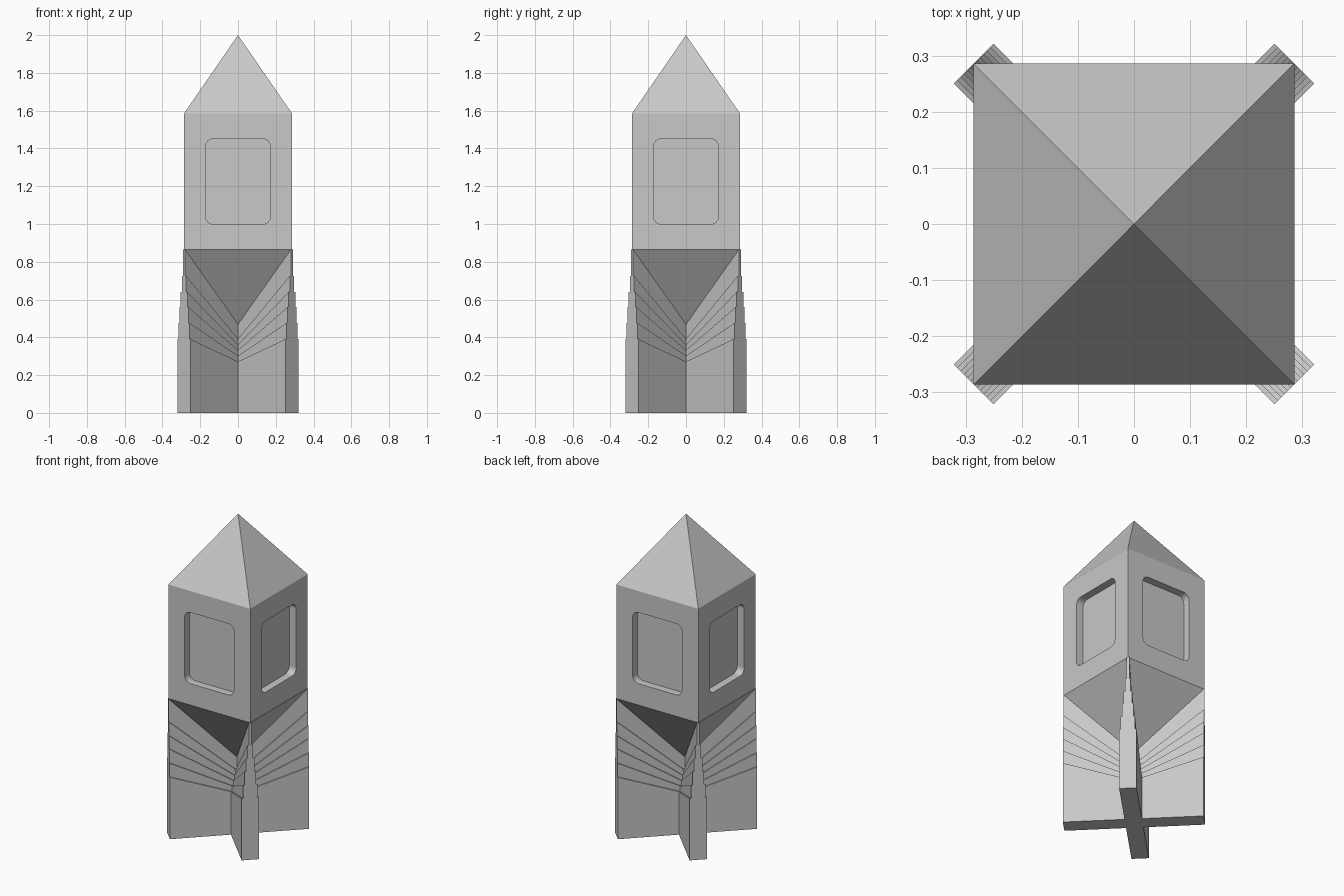
import bpy, bmesh
from math import sin, cos, pi
from mathutils import Matrix

if "Cube" in bpy.data.objects:
    bpy.data.objects.remove(bpy.data.objects["Cube"])

HALF = 0.286             # half width of the tower
REACH = HALF * 2 ** 0.5  # corner distance, also the fin reach
FLOOR, EAVES, TOP = 0.865, 1.585, 2.0
NECK = 0.46              # tip of the tapered underside

grey = bpy.data.materials.new("stone_grey")
grey.use_nodes = True
grey.diffuse_color = (0.58, 0.58, 0.58, 1)
grey.node_tree.nodes["Principled BSDF"].inputs["Base Color"].default_value = grey.diffuse_color


def finish(name, bm):
    mesh = bpy.data.meshes.new(name)
    bmesh.ops.recalc_face_normals(bm, faces=bm.faces)
    bm.to_mesh(mesh)
    bm.free()
    mesh.materials.append(grey)
    obj = bpy.data.objects.new(name, mesh)
    bpy.context.collection.objects.link(obj)
    return obj


def pyramid(name, base, tip):
    bm = bmesh.new()
    bmesh.ops.create_cone(bm, cap_ends=True, segments=4, radius1=REACH, radius2=0,
                          depth=abs(tip - base))
    bmesh.ops.rotate(bm, verts=bm.verts, matrix=Matrix.Rotation(pi / 4, 3, 'Z'))
    if tip < base:
        bmesh.ops.rotate(bm, verts=bm.verts, matrix=Matrix.Rotation(pi, 3, 'X'))
    bmesh.ops.translate(bm, verts=bm.verts, vec=(0, 0, (base + tip) / 2))
    return finish(name, bm)


def rounded_rect(half_w, low, high, radius, steps=6):
    corners = [(1, high, 0), (-1, high, 1), (-1, low, 2), (1, low, 3)]
    points = []
    for side, z, quarter in corners:
        cx = side * (half_w - radius)
        cz = z - radius if z == high else z + radius
        for i in range(steps + 1):
            a = (quarter + i / steps) * pi / 2
            points.append((cx + radius * cos(a), cz + radius * sin(a)))
    return points


def loop(bm, points, y):
    verts = [bm.verts.new((x, y, z)) for x, z in points]
    edges = [bm.edges.new((v, verts[i - 1])) for i, v in enumerate(verts)]
    return verts, edges


# Tower walls, each with a recessed rounded window panel
bm = bmesh.new()
for turn in range(4):
    outer, outer_edges = loop(bm, [(-HALF, FLOOR), (HALF, FLOOR), (HALF, EAVES), (-HALF, EAVES)], -HALF)
    window = rounded_rect(0.172, 1.0, 1.45, 0.04)
    rim, rim_edges = loop(bm, window, -HALF)
    panel, _ = loop(bm, window, -HALF + 0.048)
    bmesh.ops.triangle_fill(bm, edges=outer_edges + rim_edges, use_beauty=True)
    bm.faces.new(panel)
    for i in range(len(rim)):
        bm.faces.new((rim[i - 1], rim[i], panel[i], panel[i - 1]))
    bmesh.ops.rotate(bm, verts=bm.verts, matrix=Matrix.Rotation(pi / 2, 3, 'Z'))
bmesh.ops.remove_doubles(bm, verts=bm.verts, dist=0.0005)
finish("tower_walls", bm)

pyramid("roof", EAVES, TOP)
pyramid("tapered_underside", FLOOR, NECK)

# Diagonal fins, thinning upward in fanned steps: (inner height, outer height)
fan = [(0, 0), (0.255, 0.39), (0.283, 0.475), (0.312, 0.56),
       (0.342, 0.64), (0.378, 0.725), (NECK, FLOOR)]
bm = bmesh.new()
for turn in range(4):
    spin = Matrix.Rotation(pi / 4 + turn * pi / 2, 3, 'Z')
    for i in range(len(fan) - 1):
        t = 0.05 * (6 - i) / 6
        (a0, b0), (a1, b1) = fan[i], fan[i + 1]
        outline = [(0, a0), (REACH, b0), (REACH, b1), (0, a1)]
        sides = [[bm.verts.new(spin @ Matrix.Translation((d, s * t, z)).translation)
                  for d, z in outline] for s in (-1, 1)]
        for side in sides:
            bm.faces.new(side)
        for k in range(4):
            bm.faces.new((sides[0][k - 1], sides[0][k], sides[1][k], sides[1][k - 1]))
finish("stepped_fins", bm)
